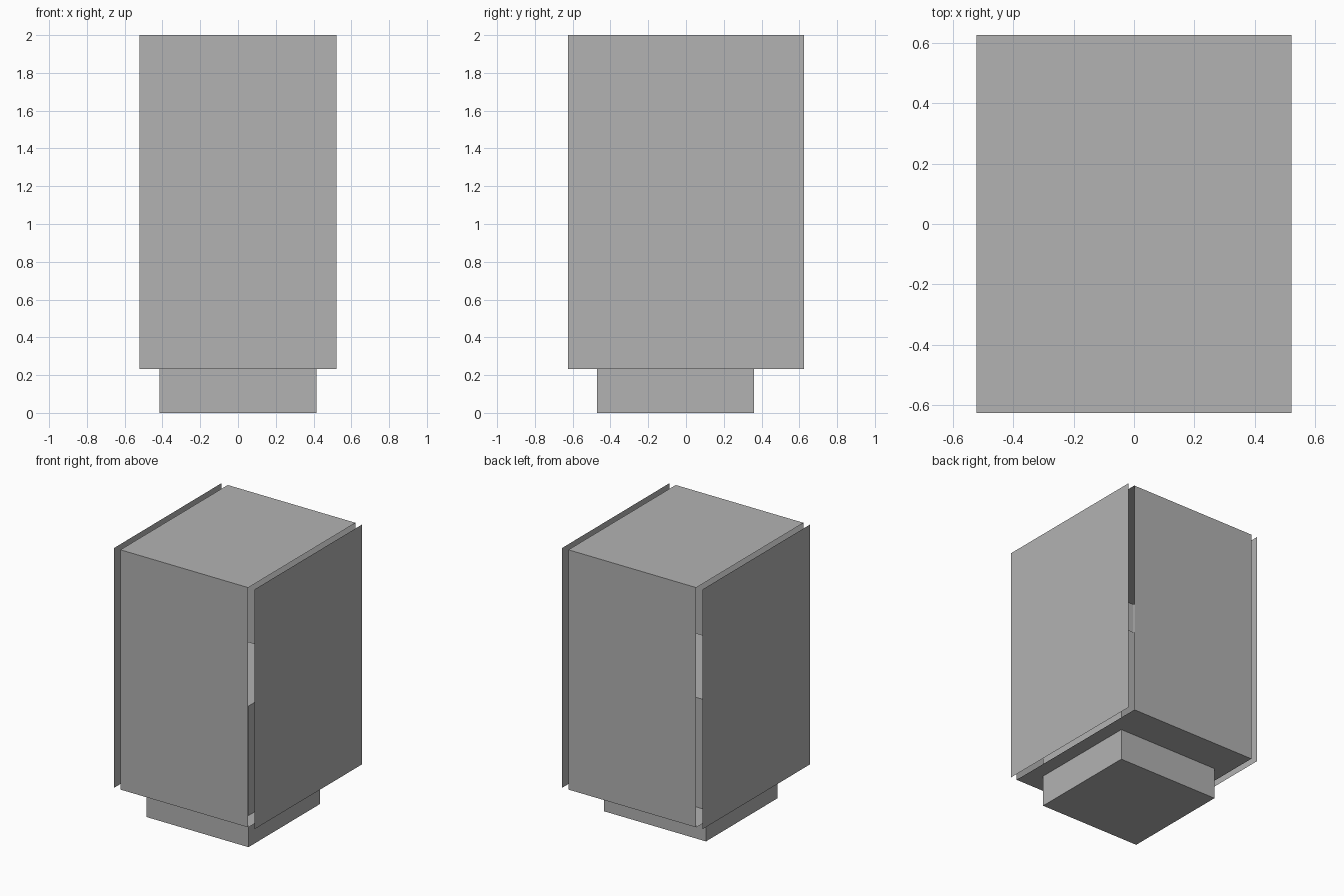
import bpy
import bmesh

if "Cube" in bpy.data.objects:
    bpy.data.objects.remove(bpy.data.objects["Cube"])

grey = bpy.data.materials.new("mid_grey")
grey.diffuse_color = (0.448, 0.448, 0.448, 1.0)
grey.use_nodes = True
grey.node_tree.nodes["Principled BSDF"].inputs["Base Color"].default_value = grey.diffuse_color

HALF_X, HALF_Y = 0.521, 0.625     # cabinet half width and half depth
FLOOR, TOP = 0.233, 2.0           # cabinet height range
PANEL_X = 0.572                   # side panels stand off from the shell


def make_box(name, lo, hi, keep=lambda n: True):
    """Box between two corners, keeping only the faces whose normal passes."""
    bm = bmesh.new()
    bmesh.ops.create_cube(bm, size=1.0)
    for v in bm.verts:
        for i in range(3):
            v.co[i] = hi[i] if v.co[i] > 0 else lo[i]
    bm.normal_update()
    drop = [f for f in bm.faces if not keep(f.normal)]
    bmesh.ops.delete(bm, geom=drop, context='FACES')
    mesh = bpy.data.meshes.new(name)
    bm.to_mesh(mesh)
    bm.free()
    mesh.materials.append(grey)
    obj = bpy.data.objects.new(name, mesh)
    bpy.context.collection.objects.link(obj)
    return obj


# Thin shell: front, back, top and floor, open at both sides
make_box("cabinet_shell", (-HALF_X, -HALF_Y, FLOOR), (HALF_X, HALF_Y, TOP),
         lambda n: abs(n.x) < 0.5)

# Loose flat panels covering the open sides
for name, side in (("left_panel", -1), ("right_panel", 1)):
    make_box(name, (-PANEL_X, -HALF_Y, FLOOR), (PANEL_X, HALF_Y, TOP),
             lambda n: n.x * side > 0.5)

# Inner block that passes through the floor and forms the foot
make_box("inner_block", (-0.415, -0.471, 0.0), (0.415, 0.36, 1.04))
